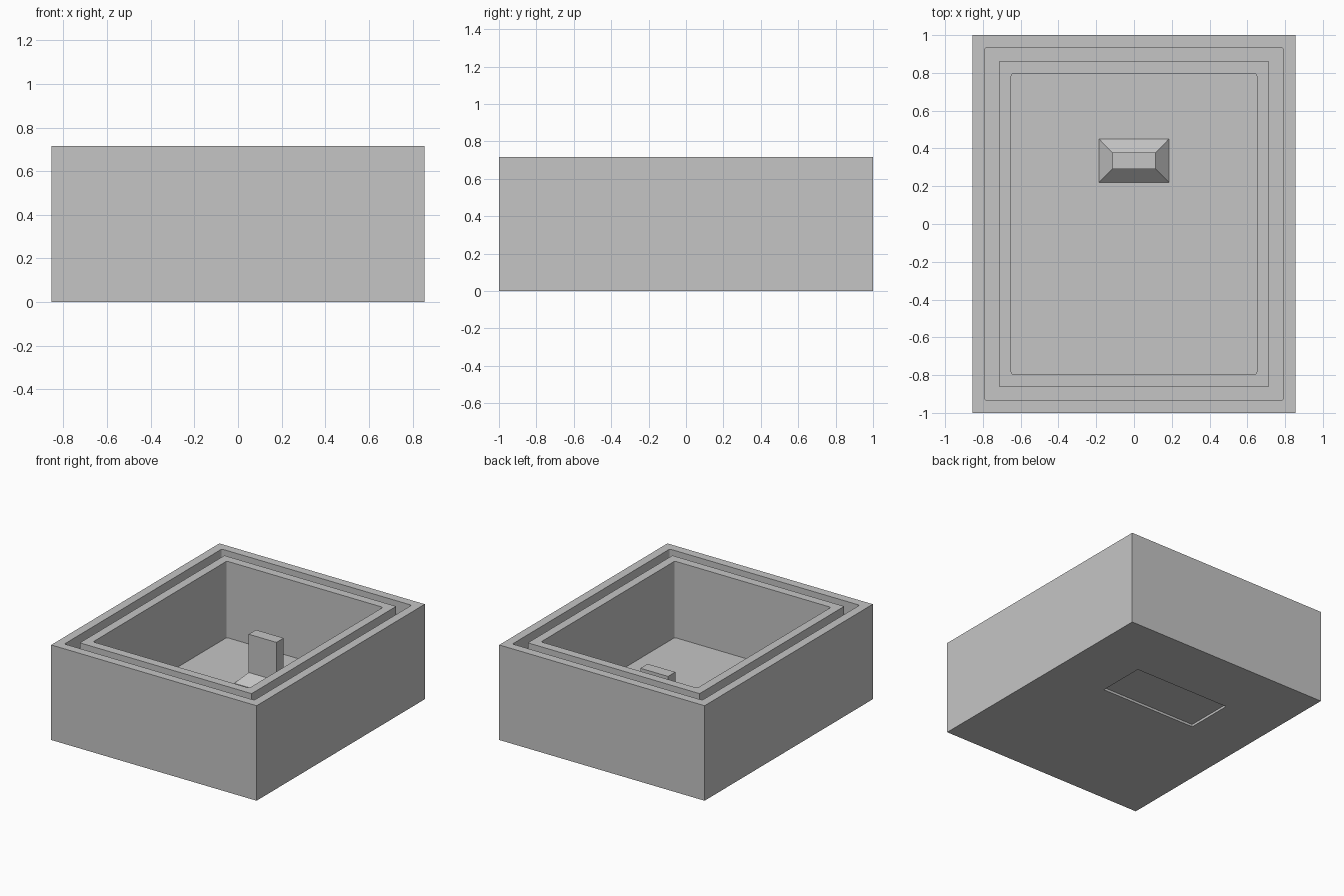
import bpy
import bmesh
from math import sin, cos, pi

default = bpy.data.objects.get("Cube")
if default:
    bpy.data.objects.remove(default, do_unlink=True)

# Single grey material
grey = bpy.data.materials.new("plain_grey")
grey.use_nodes = True
colour = (0.56, 0.56, 0.56, 1)
grey.diffuse_color = colour
grey.node_tree.nodes["Principled BSDF"].inputs["Base Color"].default_value = colour

CENTRE_Y = 0.335   # post and underside recess share this line
TOP, FLOOR = 0.715, 0.14
GROOVE_FLOOR = TOP - 0.1


def outline(hx, hy, r=0.0, steps=3):
    """Rectangle outline, counter-clockwise, with optionally rounded corners."""
    pts = []
    for i, (sx, sy) in enumerate([(1, 1), (-1, 1), (-1, -1), (1, -1)]):
        if r == 0:
            pts.append((sx * hx, sy * hy))
            continue
        for k in range(steps + 1):
            a = (i + k / steps) * pi / 2
            pts.append((sx * (hx - r) + r * cos(a), sy * (hy - r) + r * sin(a)))
    return pts


def loft(name, sections, y=0.0):
    """Closed solid through stacked (outline, z) sections."""
    bm = bmesh.new()
    rings = [[bm.verts.new((px, py + y, z)) for px, py in pts] for pts, z in sections]
    for low, high in zip(rings, rings[1:]):
        n = len(low)
        for i in range(n):
            j = (i + 1) % n
            bm.faces.new((low[i], low[j], high[j], high[i]))
    bm.faces.new(rings[0][::-1])
    bm.faces.new(rings[-1])
    mesh = bpy.data.meshes.new(name)
    bm.to_mesh(mesh)
    bm.free()
    mesh.materials.append(grey)
    obj = bpy.data.objects.new(name, mesh)
    bpy.context.scene.collection.objects.link(obj)
    return obj


def prism(name, hx, hy, z0, z1, r=0.0, y=0.0):
    pts = outline(hx, hy, r)
    return loft(name, [(pts, z0), (pts, z1)], y)


def combine(target, tool, operation):
    """Apply a boolean and discard the tool."""
    tool.hide_render = True
    mod = target.modifiers.new(operation.lower(), "BOOLEAN")
    mod.operation, mod.solver, mod.object = operation, "EXACT", tool
    bpy.context.view_layer.update()
    graph = bpy.context.evaluated_depsgraph_get()
    result = bpy.data.meshes.new_from_object(target.evaluated_get(graph))
    target.modifiers.clear()
    target.data = result
    bpy.data.objects.remove(tool, do_unlink=True)


# Outer block
box = prism("open_box", 0.855, 1.0, 0, TOP)

# Seating groove around the rim, leaving the inner lip standing
groove = prism("groove_cutter", 0.79, 0.935, GROOVE_FLOOR, 0.9, r=0.012)
lip = prism("lip_core", 0.715, 0.86, 0.4, 1.0)
combine(groove, lip, "DIFFERENCE")
combine(box, groove, "DIFFERENCE")

# Main cavity
combine(box, prism("cavity_cutter", 0.65, 0.795, FLOOR, 0.9, r=0.012), "DIFFERENCE")

# Shallow recess in the underside
combine(box, prism("recess_cutter", 0.40, 0.183, -0.1, 0.018, y=CENTRE_Y), "DIFFERENCE")

# Post with a flared foot, rooted in the floor
foot, shaft = outline(0.185, 0.115), outline(0.115, 0.043)
post = loft("post", [(foot, 0.08), (foot, FLOOR), (shaft, 0.212), (shaft, 0.5)], CENTRE_Y)
combine(box, post, "UNION")

# Keep the one material on every face
box.data.materials.clear()
box.data.materials.append(grey)
for face in box.data.polygons:
    face.material_index = 0
    face.use_smooth = False
